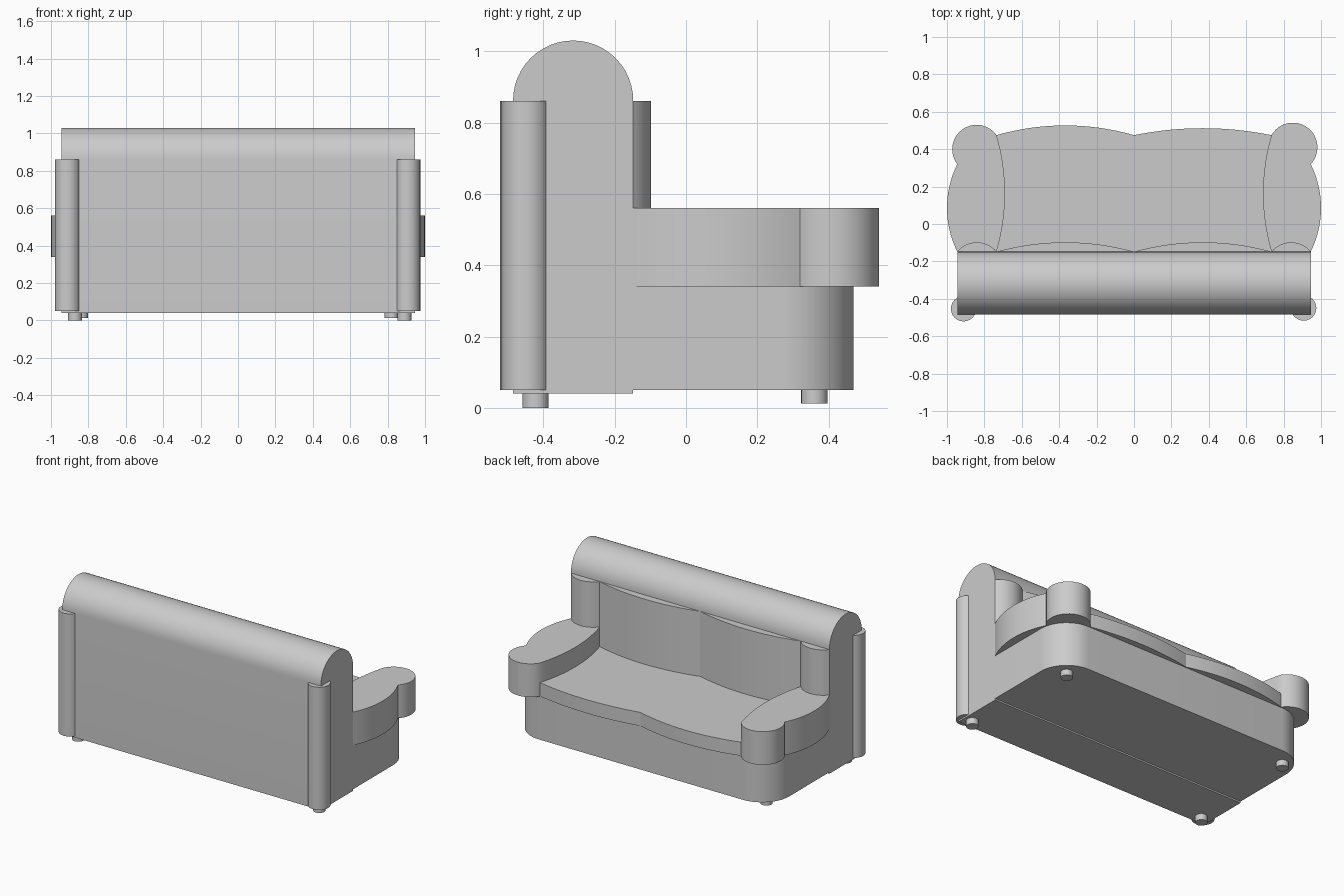
import bpy, bmesh, math
from mathutils import Vector, Matrix

old = bpy.data.objects.get("Cube")
if old:
    bpy.data.objects.remove(old)

fabric = bpy.data.materials.new("grey fabric")
fabric.use_nodes = True
grey = (0.6, 0.6, 0.6, 1)
fabric.diffuse_color = grey
fabric.node_tree.nodes["Principled BSDF"].inputs["Base Color"].default_value = grey


def arc(p, q, rise, steps=16):
    """Points from p to q on an arc bulging to the right of the direction of travel."""
    p, q = Vector(p), Vector(q)
    chord = q - p
    half = chord.length / 2
    radius = (half * half + rise * rise) / (2 * rise)
    inward = Vector((-chord.y, chord.x)).normalized()
    centre = (p + q) / 2 + inward * (radius - rise)
    sweep = 4 * math.atan(rise / half)
    return [centre + Matrix.Rotation(sweep * i / steps, 2) @ (p - centre)
            for i in range(steps + 1)]


def circle(x, y, r, sides=24):
    return [(x + r * math.cos(math.tau * i / sides), y + r * math.sin(math.tau * i / sides))
            for i in range(sides)]


def prism(name, outline, low, high, place=lambda u, v, w: (u, v, w)):
    """Extrude a closed outline between two levels."""
    bm = bmesh.new()
    bottom = bm.faces.new([bm.verts.new(place(p[0], p[1], low)) for p in outline])
    grown = bmesh.ops.extrude_face_region(bm, geom=[bottom])
    offset = Vector(place(0, 0, high)) - Vector(place(0, 0, low))
    bmesh.ops.translate(bm, vec=offset,
                        verts=[g for g in grown["geom"] if isinstance(g, bmesh.types.BMVert)])
    bmesh.ops.remove_doubles(bm, verts=bm.verts, dist=0.0001)
    bmesh.ops.recalc_face_normals(bm, faces=bm.faces)
    mesh = bpy.data.meshes.new(name)
    bm.to_mesh(mesh)
    bm.free()
    mesh.materials.append(fabric)
    obj = bpy.data.objects.new(name, mesh)
    bpy.context.collection.objects.link(obj)
    bpy.ops.object.select_all(action="DESELECT")
    obj.select_set(True)
    bpy.context.view_layer.objects.active = obj
    bpy.ops.object.shade_smooth_by_angle(angle=math.radians(30))
    return obj


WIDE, INNER = 0.945, 0.735        # half widths of the body and of the seat
BACK, FRONT = -0.148, 0.475       # depth range of the seat
BASE, SEAT, ARM, TOP = 0.34, 0.43, 0.56, 0.86

# Backrest slab with a half-round top, extruded across the width
back_profile = [(-0.485, 0.04), (BACK, 0.04)] + arc((BACK, TOP), (-0.485, TOP), 0.17, 24)
prism("backrest", back_profile, -WIDE, WIDE, lambda u, v, w: (w, u, v))

# Base with rounded front corners
corner = 0.2
base_rise = corner * (1 - math.sqrt(0.5))
base = [(-WIDE, BACK), (WIDE, BACK)]
base += arc((WIDE, 0.47 - corner), (WIDE - corner, 0.47), base_rise)
base += arc((corner - WIDE, 0.47), (-WIDE, 0.47 - corner), base_rise)
prism("base", base, 0.05, BASE)

# Parts that differ slightly from side to side:
# name, sign, seat bulge, arm roll bulge, post centre, back leg x, front leg x
sides = [
    ("left", 1, 0.037, 0.147, (0.907, -0.449), 0.89, 0.82),
    ("right", -1, 0.052, 0.133, (0.911, -0.453), 0.872, 0.84),
]
for side, sign, seat_rise, roll_rise, post, back_leg, front_leg in sides:
    def flip(u, v, w, s=sign):
        return (s * u, v, w)

    seat = [(0, BACK), (INNER, BACK)] + arc((INNER, FRONT), (0, FRONT), seat_rise)
    prism(side + "_seat_cushion", seat, BASE, SEAT, flip)

    prism(side + "_back_cushion", arc((INNER, BACK), (0, BACK), 0.05), SEAT, TOP, flip)
    prism(side + "_corner_cushion", arc((WIDE, BACK), (INNER, BACK), 0.05), ARM, TOP, flip)

    # Bowed armrest ending in a round roll
    arm = arc((WIDE, BACK), (WIDE, 0.32), 0.055)
    arm += arc((WIDE, 0.32), (INNER, FRONT), roll_rise, 24)[1:]
    arm += arc((INNER, FRONT), (INNER, BACK), 0.045)[1:]
    prism(side + "_armrest", arm, BASE, ARM, flip)

    prism(side + "_back_post", circle(*post, 0.068), 0.05, TOP, flip)
    prism(side + "_back_leg", circle(back_leg, -0.422, 0.037), 0, 0.06, flip)
    prism(side + "_front_leg", circle(front_leg, 0.36, 0.037), 0.012, 0.06, flip)
